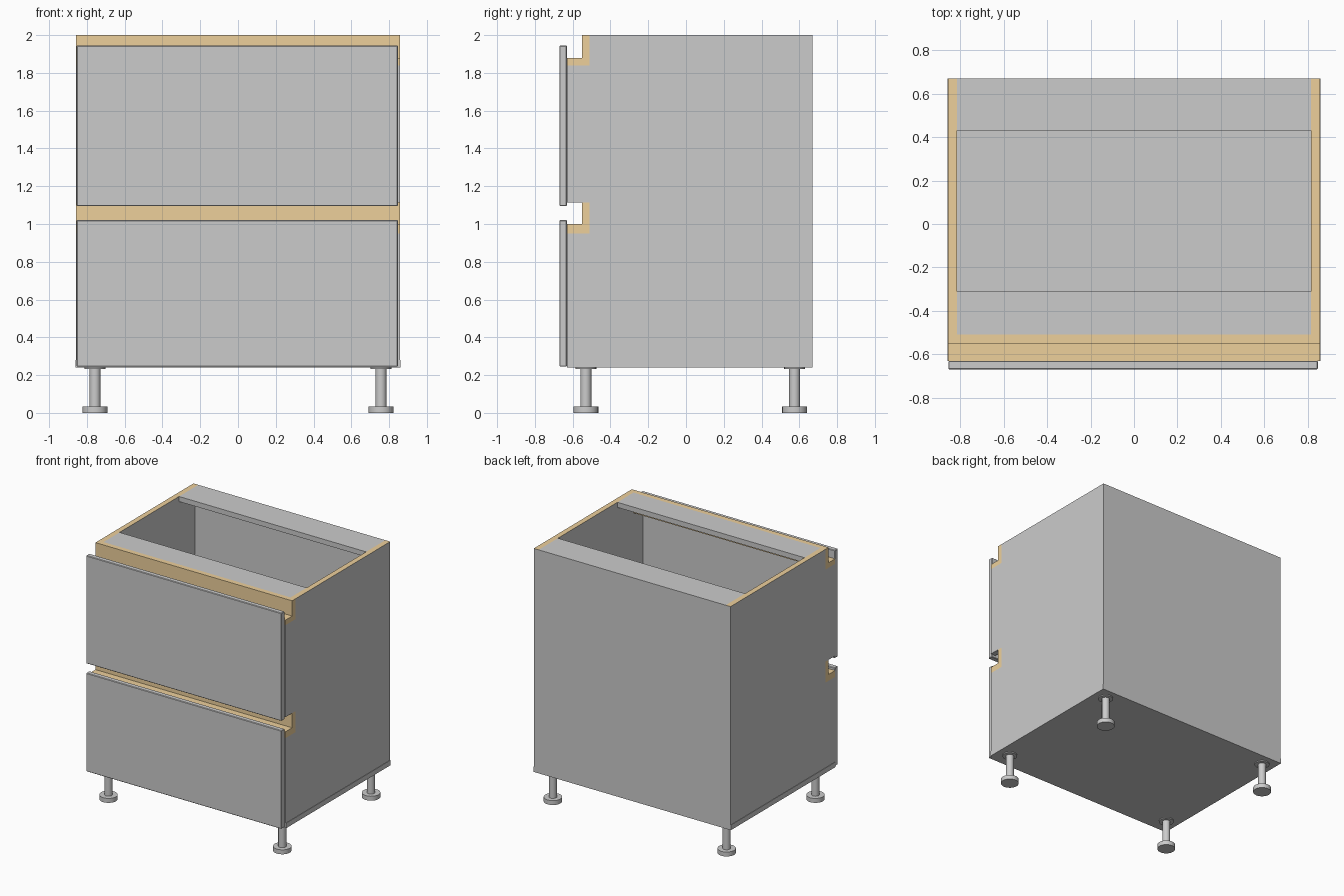
import bpy, bmesh
from mathutils import Matrix, Vector

if "Cube" in bpy.data.objects:
    bpy.data.objects.remove(bpy.data.objects["Cube"])

tan = bpy.data.materials.new("tan_edge")
tan.diffuse_color = (0.85, 0.63, 0.33, 1)
tan.use_nodes = True
tan.node_tree.nodes["Principled BSDF"].inputs["Base Color"].default_value = tan.diffuse_color
grey = bpy.data.materials.new("grey_board")
grey.diffuse_color = (0.8, 0.8, 0.8, 1)
grey.use_nodes = True
grey.node_tree.nodes["Principled BSDF"].inputs["Base Color"].default_value = grey.diffuse_color


def finish(name, bm):
    bmesh.ops.recalc_face_normals(bm, faces=bm.faces)
    me = bpy.data.meshes.new(name)
    bm.to_mesh(me)
    bm.free()
    ob = bpy.data.objects.new(name, me)
    bpy.context.collection.objects.link(ob)
    return ob


def box(name, x0, x1, y0, y1, z0, z1, bevel=0):
    bm = bmesh.new()
    size = Vector((x1 - x0, y1 - y0, z1 - z0))
    mid = Vector((x0 + x1, y0 + y1, z0 + z1)) / 2
    bmesh.ops.create_cube(bm, size=1, matrix=Matrix.Translation(mid) @ Matrix.Diagonal((*size, 1)))
    if bevel:
        bmesh.ops.bevel(bm, geom=bm.edges[:], offset=bevel, segments=1, affect='EDGES')
    return finish(name, bm)


def extrude_x(name, pts, x0, x1):
    """Extrude a (y, z) outline along x."""
    bm = bmesh.new()
    face = bm.faces.new([bm.verts.new((x0, y, z)) for y, z in pts])
    geom = bmesh.ops.extrude_face_region(bm, geom=[face])["geom"]
    bmesh.ops.translate(bm, vec=(x1 - x0, 0, 0),
                        verts=[v for v in geom if isinstance(v, bmesh.types.BMVert)])
    return finish(name, bm)


W, T = 0.857, 0.042          # half width, board thickness
FRONT, BACK = -0.63, 0.67
GROOVES = [("top", 1.84, 1.88, 2.0), ("middle", 0.95, 1.0, 1.115)]

# Side panels, notched for the handle channels, tan on the top edge
outline = [(FRONT, 0.28), (BACK, 0.28), (BACK, 2.0)]
for _, z0, _, z2 in GROOVES:
    if z2 < 2.0:
        outline.append((FRONT, z2))
    outline += [(-0.51, z2), (-0.51, z0), (FRONT, z0)]
for name, a, b in (("left_side", -W, T - W), ("right_side", W - T, W)):
    side = extrude_x(name, outline, a, b)
    side.data.materials.append(grey)
    side.data.materials.append(tan)
    for p in side.data.polygons:
        if p.normal.z > 0.9 and p.center.z > 1.99:
            p.material_index = 1

# L-shaped handle channels
for name, z0, z1, z2 in GROOVES:
    ch = extrude_x(name + "_handle_channel",
                   [(FRONT, z0), (-0.51, z0), (-0.51, z2), (-0.55, z2), (-0.55, z1), (FRONT, z1)], -W, W)
    ch.data.materials.append(tan)

# Bottom, back and top rails
inner = W - T
box("bottom_panel", -0.86, 0.86, FRONT, BACK, 0.24, 0.28)
box("back_panel", -inner, inner, 0.63, BACK, 0.28, 2.0)
box("front_rail", -inner, inner, -0.51, -0.31, 1.96, 2.0)
box("back_rail", -inner, inner, 0.43, 0.63, 1.96, 2.0)

# Drawer fronts
box("upper_drawer_front", -0.855, 0.847, -0.67, FRONT, 1.095, 1.945, 0.004)
box("lower_drawer_front", -0.855, 0.847, -0.67, FRONT, 0.245, 1.02, 0.004)

# Adjustable legs: foot, shaft and mounting flange
for xs, xn in ((-0.757, "left"), (0.757, "right")):
    for ys, yn in ((-0.53, "front"), (0.575, "back")):
        bm = bmesh.new()
        for r, z0, z1 in ((0.066, 0, 0.035), (0.029, 0.035, 0.232), (0.055, 0.232, 0.24)):
            bmesh.ops.create_cone(bm, cap_ends=True, segments=24, radius1=r, radius2=r, depth=z1 - z0,
                                  matrix=Matrix.Translation((xs, ys, (z0 + z1) / 2)))
        leg = finish(f"{yn}_{xn}_leg", bm)
        bpy.ops.object.select_all(action='DESELECT')
        leg.select_set(True)
        bpy.context.view_layer.objects.active = leg
        bpy.ops.object.shade_smooth_by_angle()
